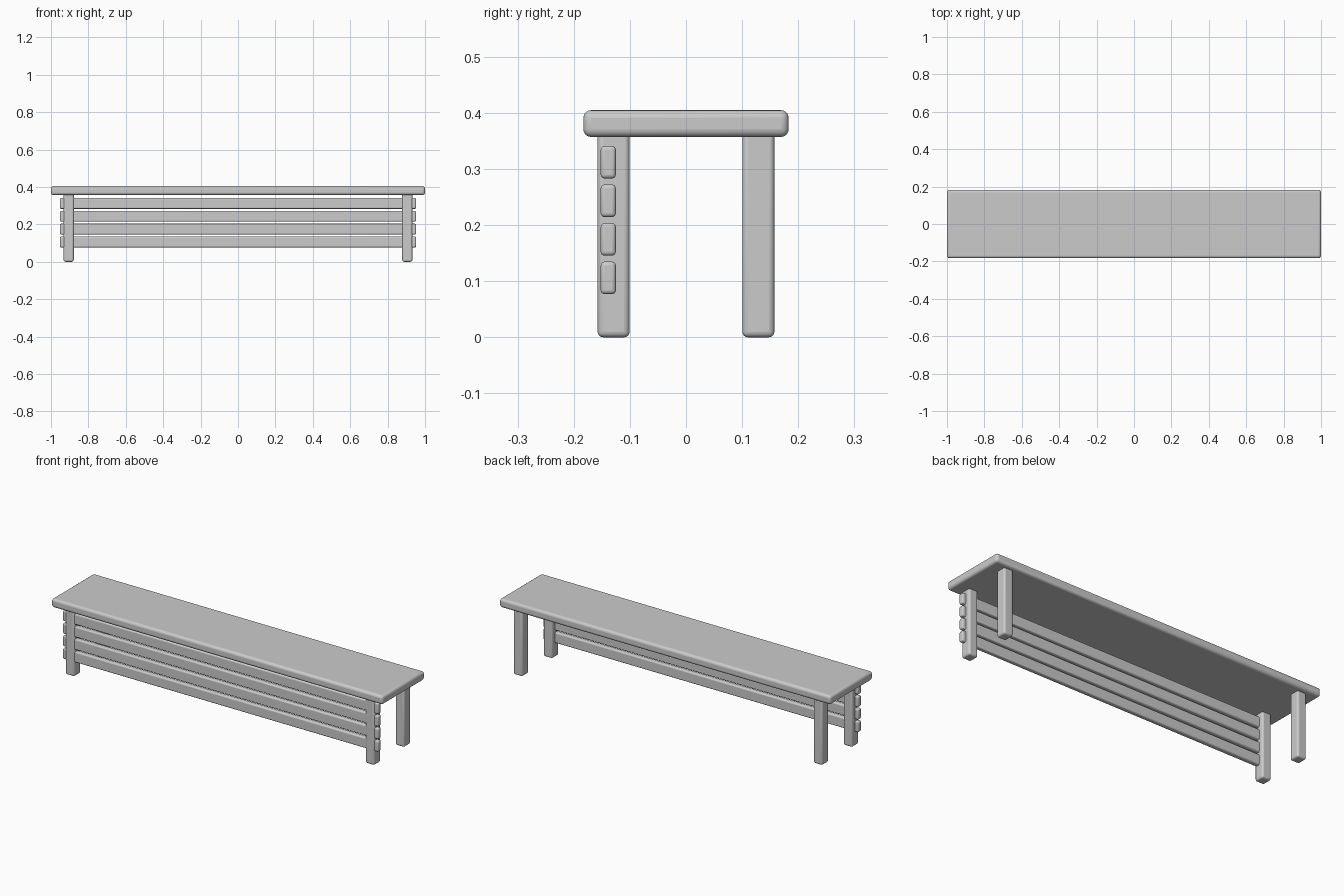
import bpy

if "Cube" in bpy.data.objects:
    bpy.data.objects.remove(bpy.data.objects["Cube"], do_unlink=True)

# Single plain grey finish
GREY = (0.6, 0.6, 0.6, 1)
grey = bpy.data.materials.new("light_grey")
grey.use_nodes = True
grey.diffuse_color = GREY
grey.node_tree.nodes["Principled BSDF"].inputs["Base Color"].default_value = GREY


def rounded_box(name, centre, size, radius):
    """Box with softly rounded edges."""
    bpy.ops.mesh.primitive_cube_add(size=1, location=centre)
    box = bpy.context.object
    box.name = name
    box.scale = size
    bpy.ops.object.transform_apply(location=False, rotation=False, scale=True)
    bevel = box.modifiers.new("rounding", "BEVEL")
    bevel.width = radius
    bevel.segments = 4
    box.data.materials.append(grey)
    bpy.ops.object.shade_smooth_by_angle()
    return box


# Seat board
rounded_box("seat", (0, 0, 0.381), (2, 0.366, 0.048), 0.014)

# Four legs, tucked into the seat
for side, x in (("left", 0.905), ("right", -0.905)):
    for end, y in (("front", -0.129), ("back", 0.129)):
        rounded_box(f"{end}_{side}_leg", (x, y, 0.185), (0.054, 0.057, 0.37), 0.01)

# Front slats running through the front legs
for i in range(4):
    rounded_box(f"front_slat_{i + 1}", (0, -0.1385, 0.106 + i * 0.0687),
                (1.904, 0.027, 0.058), 0.007)
